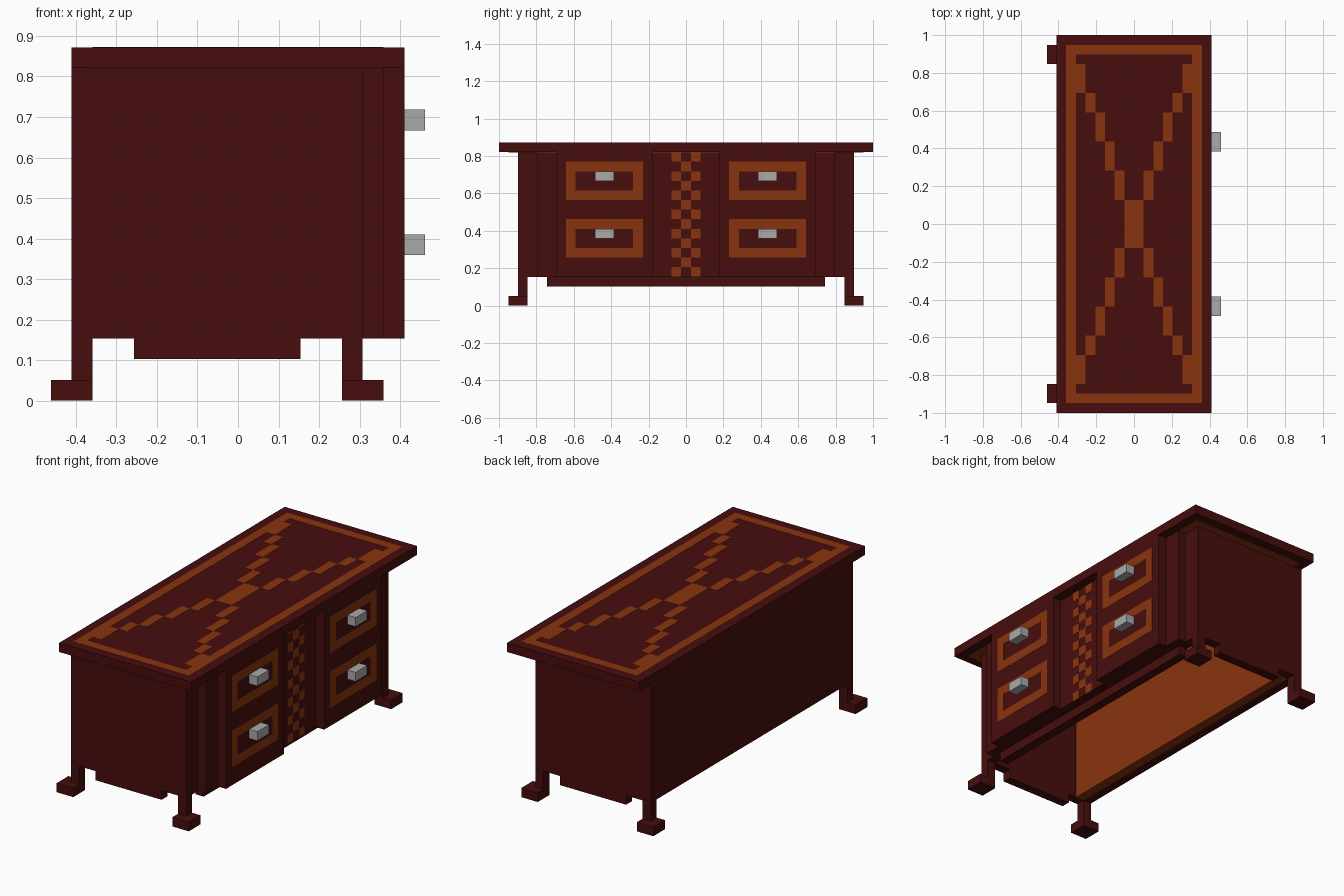
import bpy
import bmesh

if "Cube" in bpy.data.objects:
    bpy.data.objects.remove(bpy.data.objects["Cube"])

U = 2 / 39          # one block
LENGTH, WIDTH = 39, 18
E = 0.02            # inlay relief, in blocks


def material(name, rgb):
    m = bpy.data.materials.new(name)
    m.use_nodes = True
    m.diffuse_color = (*rgb, 1)
    bsdf = next(n for n in m.node_tree.nodes if n.type == "BSDF_PRINCIPLED")
    bsdf.inputs["Base Color"].default_value = (*rgb, 1)
    return m


mahogany = material("dark mahogany", (0.062, 0.004, 0.004))
orange = material("orange inlay", (0.25, 0.034, 0.004))
metal = material("grey metal", (0.40, 0.40, 0.40))


def build(name, boxes, mat):
    """One object made of boxes given as ((x0, x1), (y0, y1), (z0, z1)) in blocks."""
    bm = bmesh.new()
    for spans in boxes:
        verts = bmesh.ops.create_cube(bm, size=1)["verts"]
        for v in verts:
            p = [b if c > 0 else a for c, (a, b) in zip(v.co, spans)]
            v.co = ((p[0] - WIDTH / 2) * U, (p[1] - LENGTH / 2) * U, p[2] * U)
    mesh = bpy.data.meshes.new(name)
    bm.to_mesh(mesh)
    bm.free()
    mesh.materials.append(mat)
    ob = bpy.data.objects.new(name, mesh)
    bpy.context.collection.objects.link(ob)
    return ob


def flip(span, size):
    return (size - span[1], size - span[0])


def both_ends(boxes):
    return boxes + [(x, flip(y, LENGTH), z) for x, y, z in boxes]


def both_sides(boxes):
    return boxes + [(flip(x, WIDTH), y, z) for x, y, z in boxes]


# Table top with inlaid border and stepped cross
build("table_top", [((1, 17), (0, 39), (16, 17))], mahogany)
through = (16 - E, 17 + E)
build("top_border",
      both_ends([((2, 16), (1, 2), through)])
      + both_sides([((2, 3), (2, 37), through)]), orange)
steps = [3, 6, 8, 11, 14, 17]
arm = [((3 + n, 4 + n), (a, b), through)
       for n, (a, b) in enumerate(zip(steps, steps[1:]))]
build("top_cross", both_ends(both_sides(arm)) + [((8, 10), (17, 22), through)], orange)

# Carcass, open underneath
body = (3, 16)
build("back_panel", [((1, 2), (2, 37), body)], mahogany)
build("back_lining", [((2, 3), (3, 36), body)], orange)
build("end_panels", both_ends([((2, 14), (2, 3), body)]), mahogany)
build("corner_posts", both_ends([((14, 15), (2, 4), body)]), mahogany)
build("front_panel", [((14, 16), (4, 35), body)], mahogany)
build("drawer_banks", both_ends([((16, 17), (6, 16), body)]), mahogany)

# Aprons, legs and feet
build("front_apron", [((14, 15), (5, 34), (2, 3))], mahogany)
build("end_aprons", both_ends([((4, 12), (2, 3), (2, 3))]), mahogany)
build("legs", both_ends([((x, x + 1), (2, 3), (1, 3)) for x in (1, 14)]), mahogany)
build("feet", both_ends([((x, x + 2), (1, 3), (0, 1)) for x in (0, 14)]), mahogany)

# Drawer frames and handles, two rows on each bank
face = (17 - E, 17 + E)
for row, z in (("lower", 5), ("upper", 11)):
    frame = [(face, (7, 15), (z, z + 1)), (face, (7, 15), (z + 3, z + 4)),
             (face, (7, 8), (z + 1, z + 3)), (face, (14, 15), (z + 1, z + 3))]
    build(row + "_drawer_frames", both_ends(frame), orange)
    # The upper handles sit in the same place within their frames
    build(row + "_handles", both_ends([((17, 18), (10, 12), (z + 2, z + 3))]), metal)

# Chequered strip down the middle of the front
checks = [((16 - E, 16 + E), (y, y + 1), (z, z + 1))
          for z in range(3, 16) for y in (18, 19, 20) if (y + z) % 2]
build("chequered_strip", checks, orange)
